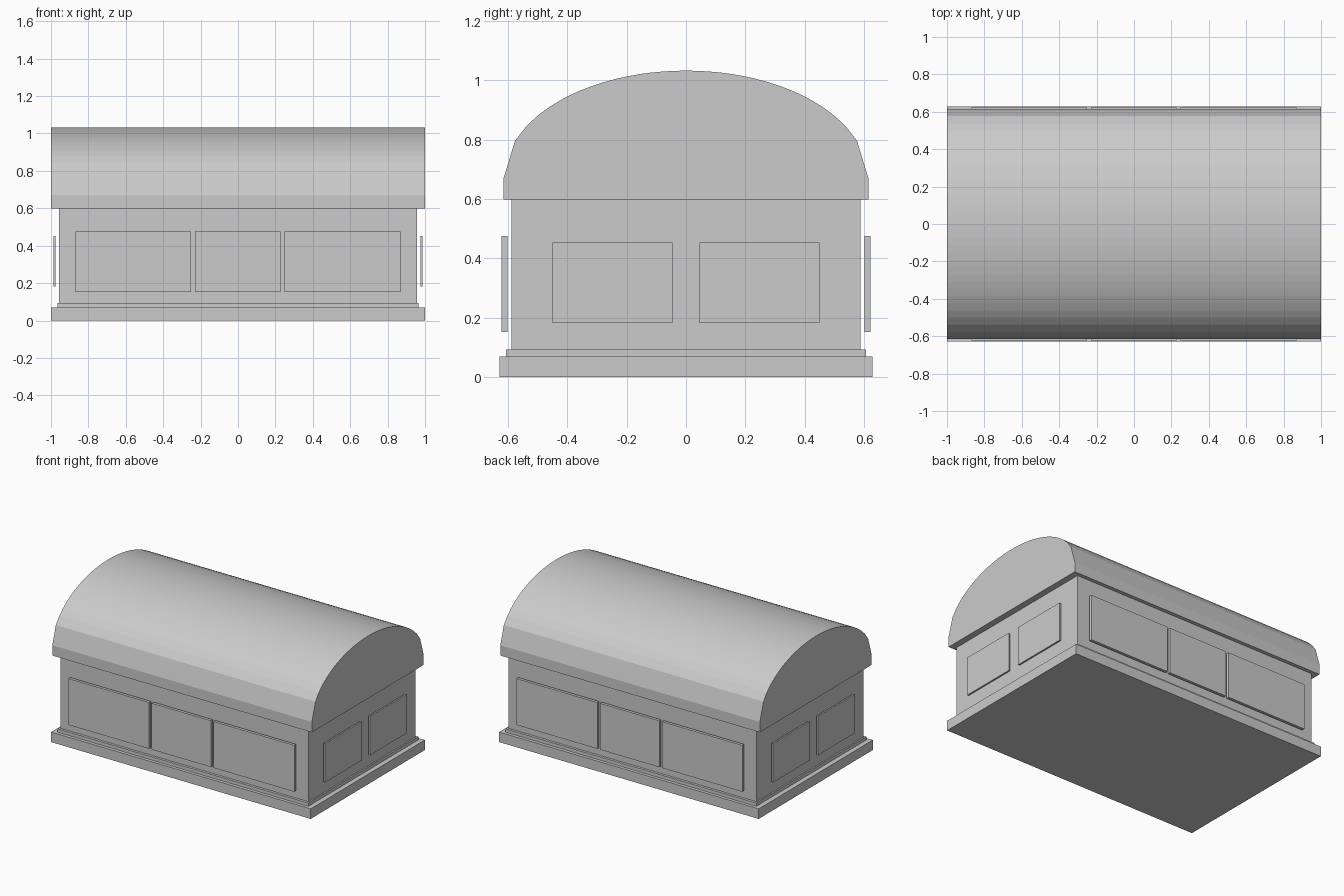
import bpy, bmesh, math

cube = bpy.data.objects.get("Cube")
if cube:
    bpy.data.objects.remove(cube, do_unlink=True)

stone = bpy.data.materials.new("grey stone")
stone.use_nodes = True
GREY = (0.6, 0.6, 0.6, 1)
stone.diffuse_color = GREY
stone.node_tree.nodes["Principled BSDF"].inputs["Base Color"].default_value = GREY


def finish(name, bm):
    bmesh.ops.recalc_face_normals(bm, faces=bm.faces)
    mesh = bpy.data.meshes.new(name)
    bm.to_mesh(mesh)
    bm.free()
    mesh.materials.append(stone)
    obj = bpy.data.objects.new(name, mesh)
    bpy.context.collection.objects.link(obj)
    return obj


def box(name, low, high):
    bm = bmesh.new()
    bmesh.ops.create_cube(bm, size=1)
    for v in bm.verts:
        v.co = [h if c > 0 else l for c, l, h in zip(v.co, low, high)]
    return finish(name, bm)


def block(name, x, y, bottom, top):
    return box(name, (-x, -y, bottom), (x, y, top))


# Plinth, step and body
block("plinth", 1.0, 0.628, 0, 0.07)
block("plinth_step", 0.966, 0.606, 0.07, 0.093)
block("body", 0.956, 0.589, 0.093, 0.6)

# Barrel lid: half ellipse sampled evenly across its width
HALF, EAVE, SPRING, RISE, STEPS = 0.615, 0.598, 0.67, 0.363, 32
profile = [(-HALF, EAVE)]
for i in range(STEPS + 1):
    t = 2 * i / STEPS - 1
    profile.append((HALF * t, SPRING + RISE * math.sqrt(1 - t * t)))
profile.append((HALF, EAVE))
bm = bmesh.new()
end = bm.faces.new([bm.verts.new((-1, y, z)) for y, z in profile])
swept = bmesh.ops.extrude_face_region(bm, geom=[end], use_keep_orig=True)
for v in swept["geom"]:
    if isinstance(v, bmesh.types.BMVert):
        v.co.x = 1
finish("barrel_lid", bm)

# Raised panels on the long sides and the ends
for side, sign in (("front", -1), ("back", 1)):
    y0, y1 = sorted((sign * 0.602, sign * 0.622))
    for part, x0, x1 in (("right", -0.87, -0.25), ("middle", -0.23, 0.228), ("left", 0.248, 0.87)):
        box(f"{side}_{part}_panel", (x0, y0, 0.152), (x1, y1, 0.475))
for side, sign in (("right", -1), ("left", 1)):
    x0, x1 = sorted((sign * 0.975, sign * 0.986))
    for part, y0, y1 in (("front", -0.45, -0.045), ("back", 0.045, 0.45)):
        box(f"{side}_{part}_end_panel", (x0, y0, 0.182), (x1, y1, 0.453))
